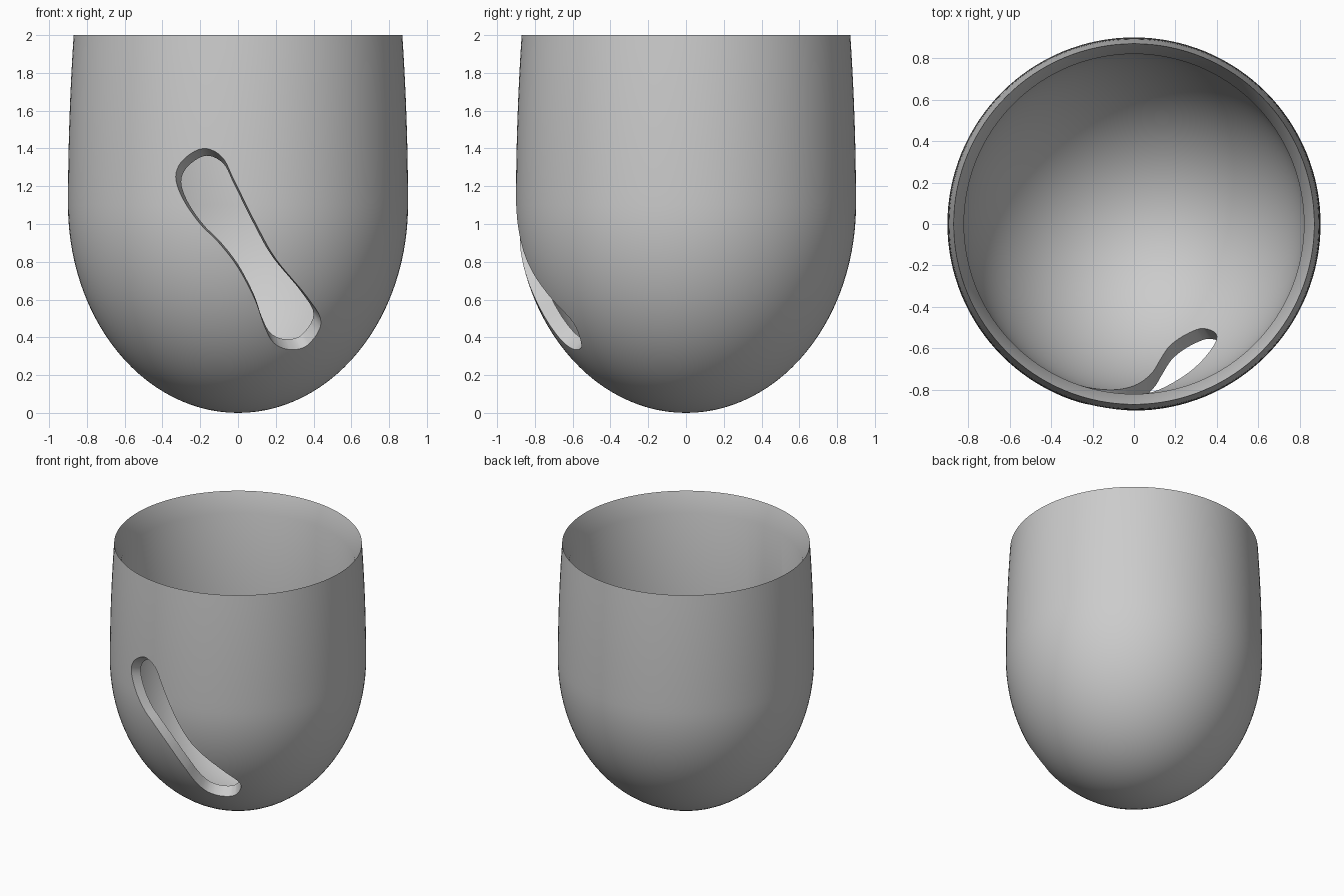
import bpy, bmesh, math
from mathutils import Vector

if "Cube" in bpy.data.objects:
    bpy.data.objects.remove(bpy.data.objects["Cube"], do_unlink=True)

grey = bpy.data.materials.new("plain grey")
grey.use_nodes = True
colour = (0.6, 0.6, 0.6, 1)
grey.diffuse_color = colour
grey.node_tree.nodes["Principled BSDF"].inputs["Base Color"].default_value = colour

RADIUS, WAIST, HEIGHT, WALL = 0.9, 1.1, 2.0, 0.08
SEGMENTS = 128


def outer_radius(z):
    if z < WAIST:
        return RADIUS * math.sqrt(max(0, 1 - ((WAIST - z) / WAIST) ** 2))
    return RADIUS - 0.03 * ((z - WAIST) / (HEIGHT - WAIST)) ** 2


def bowl(inset, steps=28):
    """Quarter-ellipse profile from the bottom pole up to the waist."""
    for i in range(steps + 1):
        a = math.pi / 2 * i / steps
        yield (RADIUS - inset) * math.sin(a), WAIST - (WAIST - inset) * math.cos(a)


def make_object(name, bm):
    bmesh.ops.recalc_face_normals(bm, faces=bm.faces)
    mesh = bpy.data.meshes.new(name)
    bm.to_mesh(mesh)
    bm.free()
    mesh.materials.append(grey)
    obj = bpy.data.objects.new(name, mesh)
    bpy.context.collection.objects.link(obj)
    return obj


# Cup shell: outer wall up to a sharp rim, sloped lip, then the inner wall
profile = list(bowl(0))
for i in range(1, 13):
    z = WAIST + (HEIGHT - WAIST) * i / 12
    profile.append((outer_radius(z), z))
profile.append((RADIUS - WALL, 1.85))
profile += reversed(list(bowl(WALL)))

bm = bmesh.new()
verts = [bm.verts.new((r, 0, z)) for r, z in profile]
edges = [bm.edges.new(pair) for pair in zip(verts, verts[1:])]
bmesh.ops.spin(bm, geom=verts + edges, cent=(0, 0, 0), axis=(0, 0, 1),
               angle=math.tau, steps=SEGMENTS, use_merge=True)
bmesh.ops.remove_doubles(bm, verts=bm.verts, dist=1e-4)
cup = make_object("cup_shell", bm)

# Slot outline (x, z) as it lies on the outer wall
outline = [(-.33, 1.25), (-.29, 1.34), (-.185, 1.4), (-.085, 1.355), (-.02, 1.23),
           (.095, 1.0), (.2, .815), (.365, .615), (.44, .48), (.37, .36),
           (.275, .335), (.19, .37), (.14, .46), (.09, .6), (0, .77),
           (-.105, .905), (-.2, 1.0), (-.29, 1.13)]


def smooth_loop(points, steps=5):
    """Closed Catmull-Rom curve through the points."""
    pts = [Vector(p) for p in points]
    n = len(pts)
    for i in range(n):
        a, b, c, d = (pts[(i + k - 1) % n] for k in range(4))
        for s in range(steps):
            t = s / steps
            yield 0.5 * (2 * b + (c - a) * t + (2 * a - 5 * b + 4 * c - d) * t * t
                         + (3 * b - a - 3 * c + d) * t ** 3)


# Slot cutter: the outline drawn out from a point inside the cup
apex = Vector((0, 0, 0.95))
bm = bmesh.new()
rings = [[], []]
for x, z in smooth_loop(outline):
    on_wall = Vector((x, -math.sqrt(outer_radius(z) ** 2 - x * x), z))
    for ring, scale in zip(rings, (0.6, 1.3)):
        ring.append(bm.verts.new(apex + (on_wall - apex) * scale))
inner, outer = rings
count = len(inner)
for i in range(count):
    j = (i + 1) % count
    bm.faces.new((inner[i], inner[j], outer[j], outer[i]))
caps = [bm.faces.new(ring) for ring in rings]
bmesh.ops.triangulate(bm, faces=caps)
cutter = make_object("slot_cutter", bm)
cutter.hide_render = True

# Cut the slot, then shade with sharp rim and slot edges
cut = cup.modifiers.new("slot", 'BOOLEAN')
cut.operation = 'DIFFERENCE'
cut.solver = 'EXACT'
cut.object = cutter
bpy.ops.object.select_all(action='DESELECT')
cup.select_set(True)
bpy.context.view_layer.objects.active = cup
bpy.ops.object.modifier_apply(modifier=cut.name)
bpy.data.objects.remove(cutter, do_unlink=True)
bpy.ops.object.shade_smooth_by_angle(angle=math.radians(30))
